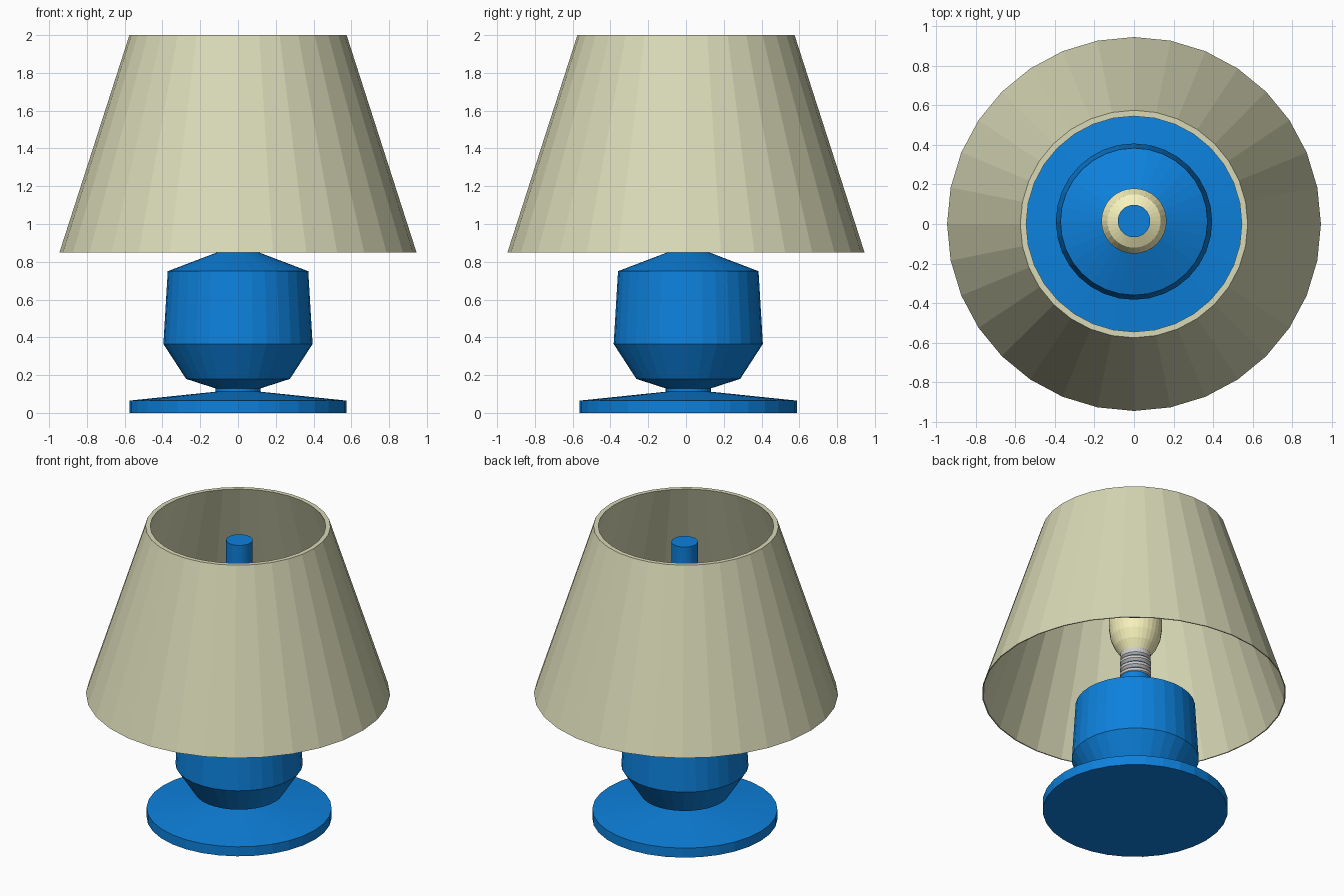
import bpy, bmesh, math

if "Cube" in bpy.data.objects:
    bpy.data.objects.remove(bpy.data.objects["Cube"])

SIDES = 32


def material(name, color):
    m = bpy.data.materials.new(name)
    m.diffuse_color = (*color, 1)
    m.use_nodes = True
    m.node_tree.nodes["Principled BSDF"].inputs["Base Color"].default_value = m.diffuse_color
    return m


def lathe(name, profile, mat=None, y=0.0, closed=False):
    """Revolve (radius, z) points around z; open profiles get end caps."""
    bm = bmesh.new()
    rings = []
    for r, z in profile:
        angles = [2 * math.pi * i / SIDES for i in range(SIDES)]
        rings.append([bm.verts.new((r * math.cos(a), r * math.sin(a), z)) for a in angles])
    pairs = list(zip(rings, rings[1:]))
    if closed:
        pairs.append((rings[-1], rings[0]))
    else:
        bm.faces.new(rings[0][::-1])
        bm.faces.new(rings[-1])
    for a, b in pairs:
        for i in range(SIDES):
            j = (i + 1) % SIDES
            bm.faces.new((a[i], a[j], b[j], b[i]))
    bmesh.ops.recalc_face_normals(bm, faces=bm.faces[:])
    mesh = bpy.data.meshes.new(name)
    bm.to_mesh(mesh)
    bm.free()
    obj = bpy.data.objects.new(name, mesh)
    obj.location.y = y
    bpy.context.collection.objects.link(obj)
    if mat:
        mesh.materials.append(mat)
    return obj


blue = material("blue_glaze", (0.004, 0.22, 0.72))
cream = material("cream_fabric", (0.69, 0.69, 0.47))
glow = material("bulb_glass", (0.92, 0.88, 0.50))

# Foot, pinched waist, jar-shaped body and socket neck
lathe("lamp_base", [
    (0.575, 0), (0.575, 0.065), (0.12, 0.112), (0.12, 0.13), (0.275, 0.18),
    (0.395, 0.365), (0.372, 0.75), (0.11, 0.85), (0.093, 0.86), (0.093, 0.95),
], blue, 0.012)

# Ribbed metal screw of the bulb
ribs = [(0.08, 0.94)]
for k in range(3):
    z = 0.945 + k * 0.045
    ribs += [(0.097, z + 0.008), (0.097, z + 0.026), (0.08, z + 0.036)]
ribs += [(0.094, 1.085), (0.094, 1.12)]
lathe("bulb_screw", ribs, None, 0.015)

# Bulb
lathe("bulb", [
    (0.093, 1.115), (0.13, 1.17), (0.155, 1.23), (0.165, 1.30),
    (0.165, 1.40), (0.135, 1.46), (0.08, 1.49),
], glow, 0.015)

# Centre post rising through the lamp
lathe("centre_post", [(0.082, 0.80), (0.082, 1.90)], blue, 0.015)

# Open conical shade with a thin wall
lathe("lamp_shade", [
    (0.945, 0.85), (0.575, 2.0), (0.545, 2.0), (0.938, 0.85),
], cream, closed=True)
